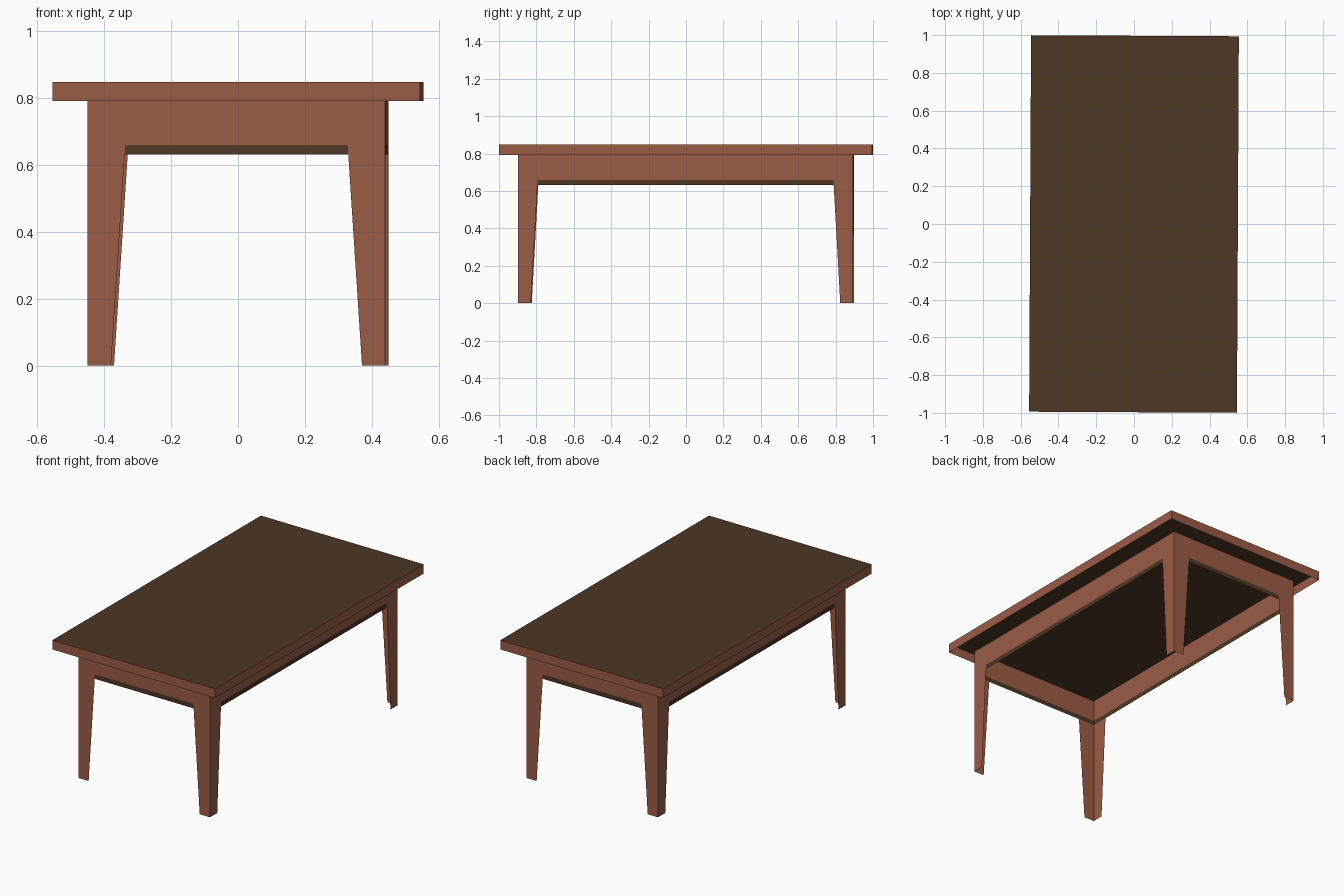
import bpy, bmesh, math

if "Cube" in bpy.data.objects:
    bpy.data.objects.remove(bpy.data.objects["Cube"])

TURN = math.radians(-0.29)          # the table sits very slightly turned


def material(name, rgb):
    m = bpy.data.materials.new(name)
    m.diffuse_color = (*rgb, 1)
    m.use_nodes = True
    m.node_tree.nodes["Principled BSDF"].inputs["Base Color"].default_value = m.diffuse_color
    return m


RED = material("reddish wood", (0.33, 0.108, 0.062))
BROWN = material("dark brown wood", (0.075, 0.038, 0.018))


def sheet_object(name, polys, mats, rule=lambda f: 0):
    """Thin sheet part from a few polygons."""
    bm = bmesh.new()
    for p in polys:
        bm.faces.new([bm.verts.new(v) for v in p])
    bmesh.ops.remove_doubles(bm, verts=bm.verts, dist=1e-5)
    bmesh.ops.recalc_face_normals(bm, faces=bm.faces)
    for f in bm.faces:
        f.material_index = rule(f)
    me = bpy.data.meshes.new(name)
    bm.to_mesh(me)
    bm.free()
    for m in mats:
        me.materials.append(m)
    ob = bpy.data.objects.new(name, me)
    ob.rotation_euler.z = TURN
    bpy.context.collection.objects.link(ob)
    return ob


def band(hx, hy, z0, z1):
    """Four upright walls around a rectangle."""
    c = [(-hx, -hy), (hx, -hy), (hx, hy), (-hx, hy)]
    return [[(*c[i], z0), (*c[(i + 1) % 4], z0), (*c[(i + 1) % 4], z1), (*c[i], z1)]
            for i in range(4)]


# Tabletop: brown top with red rim, open underneath
HX, HY, TOP, RIM = 0.55, 0.9965, 0.848, 0.792
lid = [[(-HX, -HY, TOP), (HX, -HY, TOP), (HX, HY, TOP), (-HX, HY, TOP)]]
sheet_object("tabletop", lid + band(HX, HY, RIM, TOP), [RED, BROWN],
             lambda f: int(abs(f.normal.z) > 0.5))

# Apron: red band with a brown lower edge
LX, LY = 0.445, 0.896
sheet_object("apron", band(LX - 0.002, LY - 0.002, 0.66, RIM)
             + band(LX - 0.002, LY - 0.002, 0.632, 0.66), [RED, BROWN],
             lambda f: int(f.calc_center_median().z < 0.66))

# Legs: two tapered boards meeting at the outer corner
for sy, fb in ((-1, "front"), (1, "back")):
    for sx, lr in ((-1, "left"), (1, "right")):
        x, y = sx * LX, sy * LY
        across = [(x, y, 0), (sx * 0.3755, y, 0), (sx * 0.324, y, RIM), (x, y, RIM)]
        along = [(x, y, 0), (x, sy * 0.827, 0), (x, sy * 0.783, RIM), (x, y, RIM)]
        leg = sheet_object(f"{fb}_{lr}_leg", [across, along], [RED])
        # make both boards face outward
        bm = bmesh.new()
        bm.from_mesh(leg.data)
        bm.normal_update()
        for f in bm.faces:
            if f.normal.x * sx + f.normal.y * sy < 0:
                f.normal_flip()
        bm.to_mesh(leg.data)
        bm.free()
